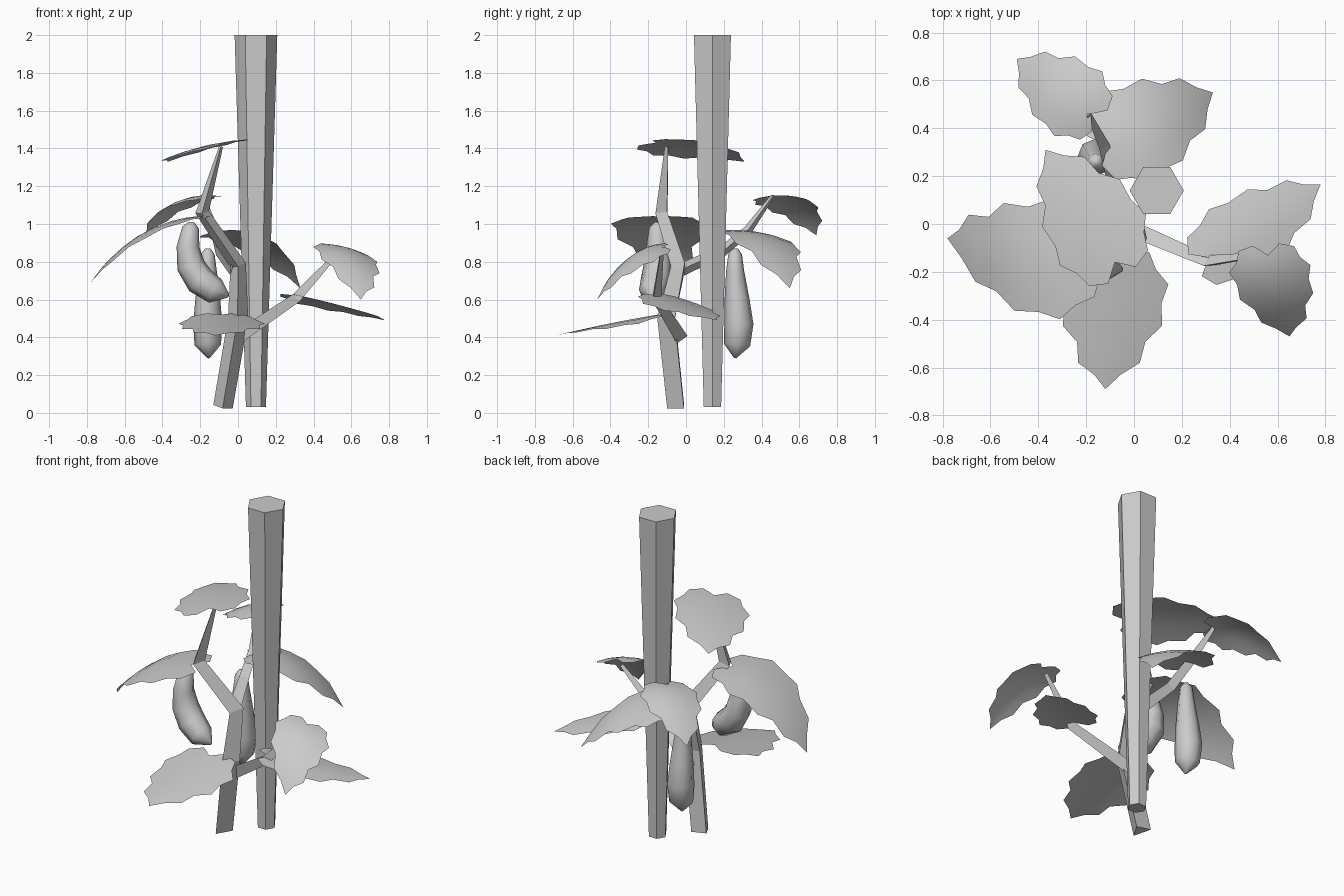
import bpy, math
from mathutils import Vector as V

if "Cube" in bpy.data.objects:
    bpy.data.objects.remove(bpy.data.objects["Cube"])


def make(name, verts, faces, smooth):
    me = bpy.data.meshes.new(name)
    me.from_pydata([tuple(v) for v in verts], [], faces)
    me.update()
    ob = bpy.data.objects.new(name, me)
    bpy.context.collection.objects.link(ob)
    for p in me.polygons:
        p.use_smooth = smooth
    return ob


def tube(name, pts, radii, sides, ref=(1, 0, 0), smooth=False, phase=0.0):
    """Capped sweep of a regular polygon along a path."""
    pts = [V(p) for p in pts]
    verts, faces, n = [], [], len(pts)
    for i, p in enumerate(pts):
        t = (pts[min(i + 1, n - 1)] - pts[max(i - 1, 0)]).normalized()
        a = (V(ref) - t * t.dot(V(ref))).normalized()
        b = t.cross(a)
        for k in range(sides):
            ang = phase + k * math.tau / sides
            verts.append(p + radii[i] * (a * math.cos(ang) + b * math.sin(ang)))
    for i in range(n - 1):
        for k in range(sides):
            j = (k + 1) % sides
            o = i * sides
            faces.append((o + k, o + j, o + sides + j, o + sides + k))
    faces.append(tuple(reversed(range(sides))))
    faces.append(tuple((n - 1) * sides + k for k in range(sides)))
    return make(name, verts, faces, smooth)


# Half outline of a lobed leaf: (midrib position, edge sideways, edge lengthways)
OUTLINE = [(0, .16, -.11), (.05, .34, -.05), (.1, .39, .08), (.22, .5, .2),
           (.36, .44, .34), (.5, .45, .52), (.66, .31, .64), (.78, .28, .8),
           (.9, .12, .89)]


def leaf(name, base, mid, tip, side, cup=.04):
    base, mid, tip, side = V(base), V(mid), V(tip), V(side)
    up = (side.cross(tip - base)).normalized()
    if up.z < 0:
        up = -up

    def at(u, v):
        p = base * (2 * (v - .5) * (v - 1)) + mid * (4 * v * (1 - v)) + tip * (2 * v * (v - .5))
        return p + side * u - up * cup * 4 * u * u

    verts, faces = [], []
    for c, w, e in OUTLINE:
        for k in (-1, -.5, 0, .5, 1):
            verts.append(at(w * k, c + (e - c) * abs(k)))
    for i in range(len(OUTLINE) - 1):
        for k in range(4):
            o = i * 5 + k
            faces.append((o, o + 1, o + 6, o + 5))
    end = len(verts)
    verts.append(at(0, 1))
    faces += [(end - 5 + k, end - 4 + k, end) for k in range(4)]
    return make(name, verts, faces, True)


# Tapered six-sided support stake, wider at the top
tube("stake", [(.095, .14, .03), (.095, .14, 2)], [.053, .113], 6)

# Three-sided stem and side branches
tube("stem", [(-.08, -.04, .03), (0, -.09, .5), (0, -.03, .78), (-.19, -.12, 1.06), (-.09, -.1, 1.41)],
     [.06, .062, .05, .042, .012], 3, phase=.5)
tube("right_branch", [(0, -.03, .4), (.31, -.16, .61), (.53, -.13, .85)],
     [.04, .03, .012], 3, ref=(0, 1, 0))
tube("back_branch", [(-.02, -.02, .76), (-.1, .2, .86), (-.13, .33, .97), (-.19, .46, 1.15)],
     [.04, .032, .028, .012], 3)

# Leaves: base, middle and tip of the midrib, then the full-width vector
leaf("top_leaf", (-.08, -.16, 1.43), (-.22, .08, 1.4), (-.37, .31, 1.33), (.36, .22, .08), .02)
leaf("left_leaf", (-.22, -.14, 1.04), (-.52, -.14, .94), (-.78, -.06, .69), (.05, -.5, 0), .02)
leaf("front_leaf", (-.09, -.15, .52), (-.09, -.42, .47), (-.12, -.69, .41), (.46, 0, 0), .03)
leaf("right_leaf", (.31, -.14, .62), (.55, .01, .56), (.78, .165, .49), (.18, -.29, 0), .02)
leaf("right_front_leaf", (.56, -.13, .88), (.6, -.31, .8), (.65, -.47, .6), (.34, .03, -.08), .03)
leaf("back_right_leaf", (-.11, .33, .96), (.12, .44, .9), (.33, .55, .66), (.19, -.38, .05), .03)
leaf("back_left_leaf", (-.18, .46, 1.15), (-.34, .58, 1.1), (-.49, .69, .94), (.2, .27, .03), .03)

# Hanging cucumbers
tube("straight_cucumber",
     [(-.16, .26, .87), (-.16, .26, .84), (-.16, .26, .75), (-.16, .27, .6), (-.16, .28, .47),
      (-.16, .27, .36), (-.155, .26, .29)],
     [.015, .036, .048, .066, .077, .07, .006], 8, smooth=True)
tube("curved_cucumber",
     [(-.245, -.15, 1.01), (-.25, -.15, .98), (-.265, -.15, .88), (-.25, -.15, .78),
      (-.2, -.16, .7), (-.12, -.18, .645), (-.05, -.19, .62)],
     [.015, .045, .06, .075, .08, .07, .01], 8, ref=(0, 1, 0), smooth=True)
